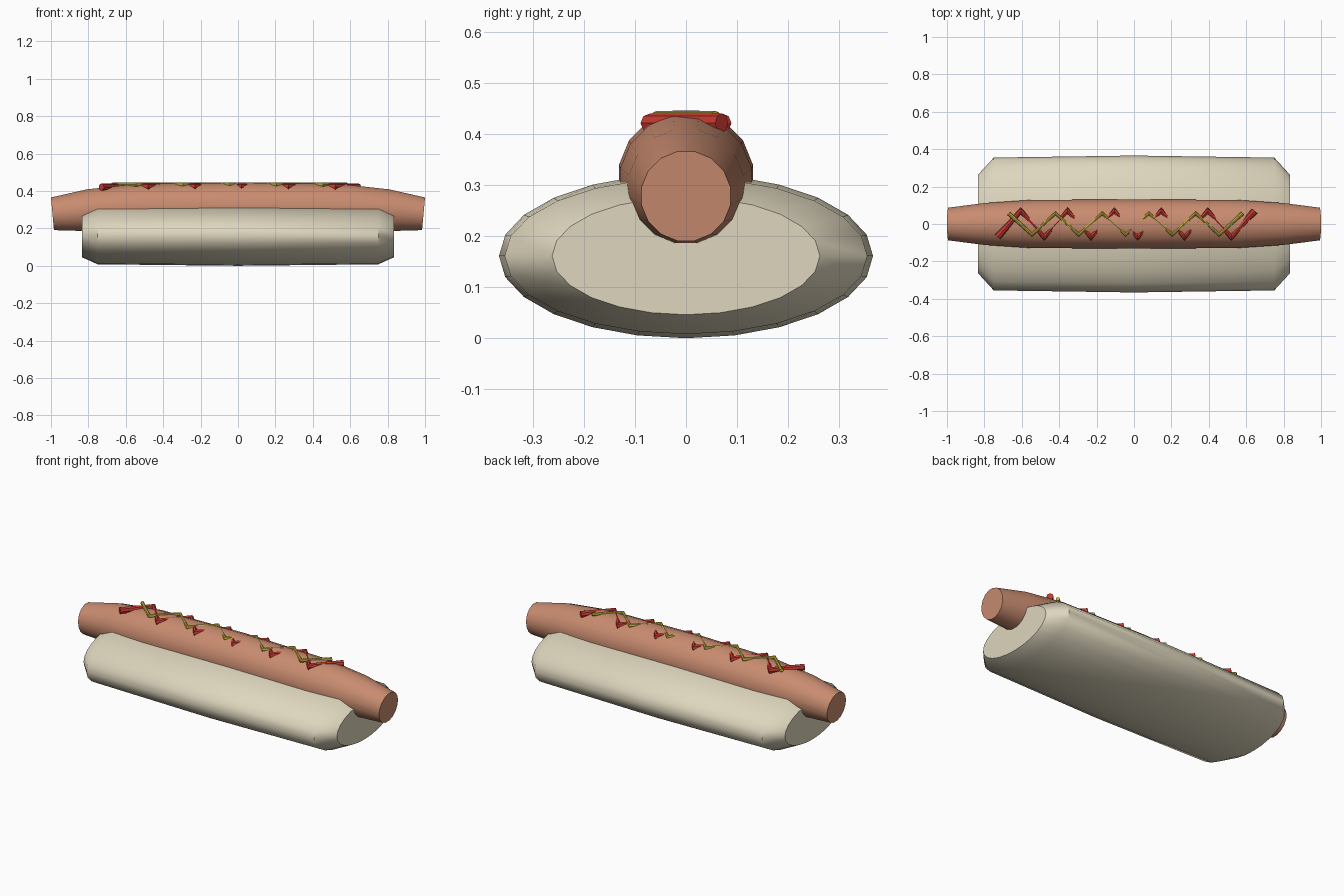
import bpy, bmesh, math

cube = bpy.data.objects.get("Cube")
if cube:
    bpy.data.objects.remove(cube, do_unlink=True)


def material(name, rgb):
    m = bpy.data.materials.new(name)
    m.use_nodes = True
    m.diffuse_color = (*rgb, 1)
    m.node_tree.nodes["Principled BSDF"].inputs["Base Color"].default_value = (*rgb, 1)
    return m


def smooth(obj, degrees):
    bpy.ops.object.select_all(action="DESELECT")
    obj.select_set(True)
    bpy.context.view_layer.objects.active = obj
    bpy.ops.object.shade_smooth_by_angle(angle=math.radians(degrees))


def loft(name, half, sides, offset, mat):
    """Skin elliptical rings along x; half lists (x, z, ry, rz, tilt) from the end to the middle."""
    rings = [(-x, z, ry, rz, -t) for x, z, ry, rz, t in half] + list(reversed(half[:-1]))
    bm = bmesh.new()
    loops = []
    for x, z, ry, rz, tilt in rings:
        loop = []
        for i in range(sides):
            a = 2 * math.pi * (i + offset) / sides
            h = rz * math.sin(a)
            loop.append(bm.verts.new((x + h * tilt, ry * math.cos(a), z + h)))
        loops.append(loop)
    for p, q in zip(loops, loops[1:]):
        for i in range(sides):
            j = (i + 1) % sides
            bm.faces.new((p[i], p[j], q[j], q[i]))
    bm.faces.new(loops[0])
    bm.faces.new(loops[-1])
    bmesh.ops.recalc_face_normals(bm, faces=bm.faces)
    mesh = bpy.data.meshes.new(name)
    bm.to_mesh(mesh)
    bm.free()
    mesh.materials.append(mat)
    obj = bpy.data.objects.new(name, mesh)
    bpy.context.collection.objects.link(obj)
    smooth(obj, 40)
    return obj


def zigzag(name, x0, x1, count, width, first, z, radius, mat):
    """Round squeezed line that swings from side to side along x."""
    curve = bpy.data.curves.new(name, "CURVE")
    curve.dimensions = "3D"
    curve.twist_mode = "Z_UP"
    curve.bevel_depth = radius
    curve.bevel_resolution = 2
    curve.use_fill_caps = True
    line = curve.splines.new("POLY")
    line.points.add(count - 1)
    for i, p in enumerate(line.points):
        x = x0 + (x1 - x0) * i / (count - 1)
        p.co = (x, first * width * (-1) ** i, z, 1)
    curve.materials.append(mat)
    obj = bpy.data.objects.new(name, curve)
    bpy.context.collection.objects.link(obj)
    bpy.ops.object.select_all(action="DESELECT")
    obj.select_set(True)
    bpy.context.view_layer.objects.active = obj
    bpy.ops.object.convert(target="MESH")
    smooth(bpy.context.object, 30)


bread = material("bread cream", (0.73, 0.67, 0.51))
meat = material("sausage brown", (0.58, 0.26, 0.16))
red = material("ketchup red", (0.58, 0.04, 0.03))
yellow = material("mustard yellow", (0.58, 0.46, 0.05))

# Bun: flattened oval loaf with tapered, flat-cut ends
loft("bun", [(0.835, 0.161, 0.262, 0.115, 0),
             (0.75, 0.161, 0.355, 0.153, 0),
             (0, 0.161, 0.366, 0.161, 0)], 24, 0, bread)

# Sausage: slightly arched, tapering to tilted flat ends
loft("sausage", [(0.992, 0.278, 0.089, 0.089, 0.09),
                 (0.8, 0.297, 0.114, 0.114, 0.07),
                 (0.55, 0.307, 0.131, 0.132, 0.04),
                 (0, 0.312, 0.134, 0.136, 0)], 16, 0.5, meat)

# Sauces: two crossing zigzag lines half sunk into the sausage
zigzag("ketchup", -0.73, 0.645, 12, 0.07, -1, 0.421, 0.019, red)
zigzag("mustard", -0.67, 0.58, 11, 0.057, 1, 0.434, 0.011, yellow)
